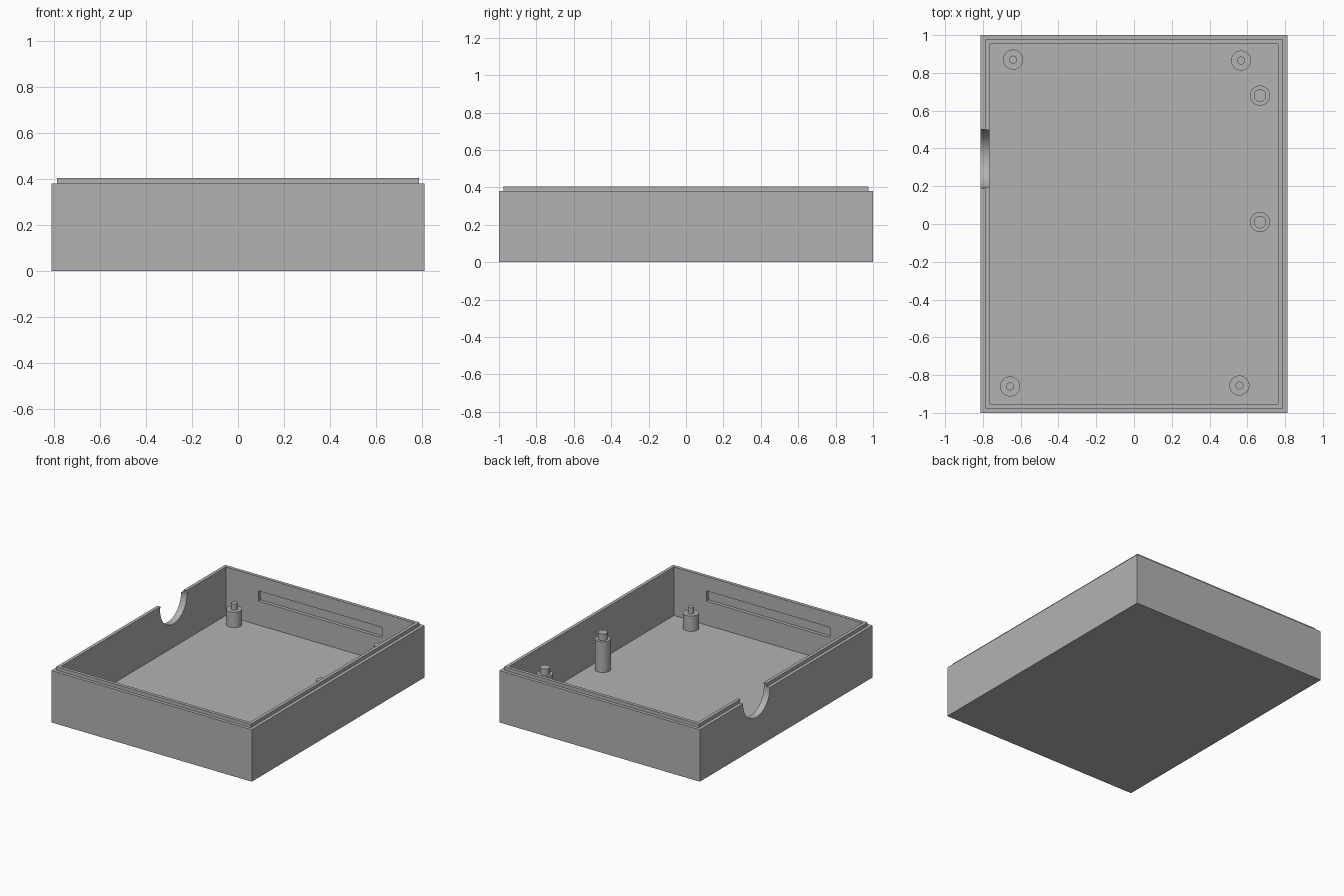
import bpy, bmesh, math
from mathutils import Matrix

cube = bpy.data.objects.get("Cube")
if cube:
    bpy.data.objects.remove(cube, do_unlink=True)

HALF_X, HALF_Y = 0.812, 1.0
FLOOR, SHOULDER, RIM = 0.05, 0.38, 0.405
WALL, STEP = 0.048, 0.024

grey = bpy.data.materials.new("plain grey")
grey.use_nodes = True
grey.diffuse_color = (0.45, 0.45, 0.45, 1)
grey.node_tree.nodes["Principled BSDF"].inputs["Base Color"].default_value = grey.diffuse_color


def add_object(name, bm):
    bmesh.ops.recalc_face_normals(bm, faces=bm.faces)
    mesh = bpy.data.meshes.new(name)
    bm.to_mesh(mesh)
    bm.free()
    mesh.materials.append(grey)
    obj = bpy.data.objects.new(name, mesh)
    bpy.context.collection.objects.link(obj)
    return obj


def stacked_rings(name, rings):
    """Bridge closed rings of points in order and cap both ends."""
    bm = bmesh.new()
    loops = [[bm.verts.new(p) for p in ring] for ring in rings]
    for a, b in zip(loops, loops[1:]):
        for i in range(len(a)):
            j = (i + 1) % len(a)
            bm.faces.new((a[i], a[j], b[j], b[i]))
    bm.faces.new(loops[0])
    bm.faces.new(loops[-1])
    return add_object(name, bm)


def rectangle(inset, z):
    x, y = HALF_X - inset, HALF_Y - inset
    return [(-x, -y, z), (x, -y, z), (x, y, z), (-x, y, z)]


def circle(x, y, r, z, sides=40):
    turns = [2 * math.pi * i / sides for i in range(sides)]
    return [(x + r * math.cos(t), y + r * math.sin(t), z) for t in turns]


def cut(obj, cutter):
    mod = obj.modifiers.new("cut", "BOOLEAN")
    mod.operation, mod.solver, mod.object = "DIFFERENCE", "EXACT", cutter
    cutter.hide_render = True
    bpy.context.view_layer.update()
    graph = bpy.context.evaluated_depsgraph_get()
    mesh = bpy.data.meshes.new_from_object(obj.evaluated_get(graph))
    obj.modifiers.clear()
    obj.data = mesh
    bpy.data.objects.remove(cutter, do_unlink=True)


# Open tray with a stepped rim
tray = stacked_rings("tray", [
    rectangle(0, 0), rectangle(0, SHOULDER),
    rectangle(STEP, SHOULDER), rectangle(STEP, RIM),
    rectangle(WALL, RIM), rectangle(WALL, FLOOR)])

# Round cable notch in the side wall
bm = bmesh.new()
bmesh.ops.create_cone(
    bm, cap_ends=True, segments=64, radius1=0.155, radius2=0.155, depth=0.2,
    matrix=Matrix.Translation((-HALF_X, 0.345, 0.376)) @ Matrix.Rotation(math.pi / 2, 4, "Y"))
cut(tray, add_object("notch_cutter", bm))

# Shallow slots inside the front and back walls
for side in (-1, 1):
    bm = bmesh.new()
    bmesh.ops.create_cube(
        bm, size=1,
        matrix=Matrix.Translation((0, side * (HALF_Y - WALL), 0.263)) @ Matrix.Diagonal((1, 0.05, 0.075, 1)))
    cut(tray, add_object("slot_cutter", bm))


# Stepped posts standing on the floor
def post(name, x, y, pin_radius, shoulder, top):
    return stacked_rings(name, [
        circle(x, y, 0.053, FLOOR - 0.01), circle(x, y, 0.053, shoulder),
        circle(x, y, pin_radius, shoulder), circle(x, y, pin_radius, top)])


parts = [tray]
for name, x, y in (("back_right", -0.64, 0.87), ("back_left", 0.567, 0.865),
                   ("front_right", -0.656, -0.86), ("front_left", 0.558, -0.855)):
    parts.append(post(name + "_short_post", x, y, 0.021, 0.162, 0.208))
for name, y in (("back", 0.68), ("middle", 0.01)):
    parts.append(post(name + "_tall_post", 0.667, y, 0.033, 0.275, 0.322))

# Smooth round surfaces, crisp edges
bpy.ops.object.select_all(action="DESELECT")
for part in parts:
    part.select_set(True)
bpy.context.view_layer.objects.active = tray
bpy.ops.object.shade_smooth_by_angle(angle=math.radians(30))
